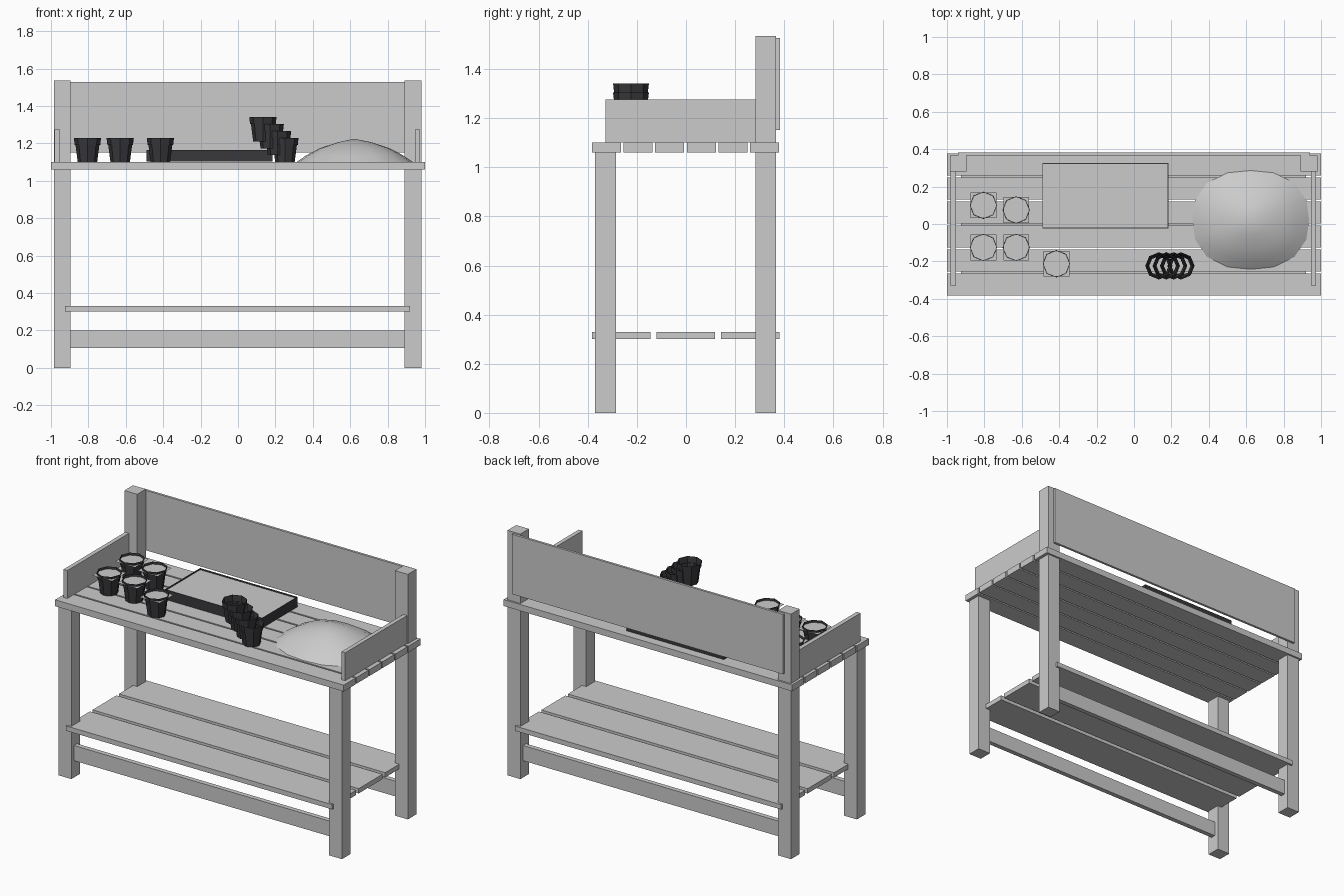
import bpy, bmesh, math

if "Cube" in bpy.data.objects:
    bpy.data.objects.remove(bpy.data.objects["Cube"])

dark = bpy.data.materials.new("dark_plastic")
dark.diffuse_color = (0.04, 0.04, 0.045, 1)
dark.use_nodes = True
dark.node_tree.nodes["Principled BSDF"].inputs["Base Color"].default_value = dark.diffuse_color


def finish(name, bm, mat=None, smooth=False):
    bmesh.ops.recalc_face_normals(bm, faces=bm.faces)
    me = bpy.data.meshes.new(name)
    bm.to_mesh(me)
    bm.free()
    ob = bpy.data.objects.new(name, me)
    bpy.context.collection.objects.link(ob)
    if mat:
        me.materials.append(mat)
    for p in me.polygons:
        p.use_smooth = smooth
    return ob


def box(name, x0, x1, y0, y1, z0, z1, mat=None, open_top=False):
    bm = bmesh.new()
    bmesh.ops.create_cube(bm, size=1)
    for v in bm.verts:
        v.co.x = x1 if v.co.x > 0 else x0
        v.co.y = y1 if v.co.y > 0 else y0
        v.co.z = z1 if v.co.z > 0 else z0
    if open_top:
        top = [f for f in bm.faces if all(v.co.z == f.verts[0].co.z for v in f.verts)
               and f.calc_center_median().z > (z0 + z1) / 2]
        bmesh.ops.delete(bm, geom=top, context='FACES_ONLY')
    return finish(name, bm, mat)


def flat(name, x0, x1, y0, y1, z):
    bm = bmesh.new()
    bm.faces.new([bm.verts.new(c) for c in
                  ((x0, y0, z), (x1, y0, z), (x1, y1, z), (x0, y1, z))])
    return finish(name, bm)


def lathe(bm, profile, n, place):
    """Skin rings of n points; place(radius, angle, height) gives each point."""
    rings = [[bm.verts.new(place(r, 2 * math.pi * i / n, h)) for i in range(n)]
             for r, h in profile]
    for a, b in zip(rings, rings[1:]):
        for i in range(n):
            j = (i + 1) % n
            bm.faces.new((a[i], a[j], b[j], b[i]))
    return rings


# Legs, side boards
for side, x0, x1 in (("left", -0.985, -0.896), ("right", 0.891, 0.98)):
    box(f"front_leg_{side}", x0, x1, -0.37, -0.285, 0, 1.06)
    box(f"back_leg_{side}", x0, x1, 0.282, 0.367, 0, 1.535)
box("side_board_left", -0.98, -0.953, -0.328, 0.282, 1.10, 1.275)
box("side_board_right", 0.947, 0.973, -0.328, 0.282, 1.10, 1.275)

# Low rails between the legs
for name, y in (("front_rail", -0.328), ("back_rail", 0.325)):
    box(name, -0.896, 0.891, y - 0.015, y + 0.015, 0.105, 0.20)

# Table top planks
for i in range(6):
    y = -0.382 + i * 0.1284
    box(f"top_plank_{i + 1}", -1, 1, y, y + 0.118, 1.06, 1.10)

# Lower shelf planks
for i in range(3):
    y = -0.382 + i * 0.2625
    box(f"shelf_plank_{i + 1}", -0.925, 0.92, y, y + 0.237, 0.30, 0.33)

# Back board
box("back_board", -0.94, 0.94, 0.367, 0.382, 1.152, 1.527)

# Seed tray with soil
box("tray", -0.49, 0.184, -0.023, 0.325, 1.102, 1.165, dark, open_top=True)
flat("tray_soil", -0.489, 0.183, -0.022, 0.324, 1.155)

# Octagonal pots, open at both ends
POT = [(0.052, 0), (0.064, 0.092), (0.0685, 0.092), (0.073, 0.13)]


def pot(name, x, y, z):
    bm = bmesh.new()
    lathe(bm, POT, 8, lambda r, a, h:
          (x + r * math.cos(a), y + r * math.sin(a), z + h))
    finish(name, bm, dark)


spots = [(-0.805, 0.10), (-0.63, 0.075), (-0.805, -0.125), (-0.63, -0.125), (-0.415, -0.213)]
for i, (x, y) in enumerate(spots, 1):
    pot(f"pot_{i}", x, y, 1.10)
    flat(f"pot_soil_{i}", x - 0.069, x + 0.069, y - 0.069, y + 0.069, 1.215)

# Leaning stack of empty pots
for i in range(4):
    pot(f"stacked_pot_{i + 1}", 0.251 - i * 0.0393, -0.224, 1.10 + i * 0.037)

# Soil heap: soft, slightly squared mound
bm = bmesh.new()


def heap_point(r, a, h):
    c, s = math.cos(a), math.sin(a)
    k = r / (abs(c) ** 2.4 + abs(s) ** 2.4) ** (1 / 2.4)
    return (0.624 + 0.312 * k * c, 0.022 + 0.264 * k * s, 1.10 + h)


rings = lathe(bm, [(1, 0), (0.82, 0.038), (0.6, 0.074), (0.3, 0.105)], 16, heap_point)
peak = bm.verts.new((0.62, 0.022, 1.225))
for i in range(16):
    bm.faces.new((rings[-1][i], rings[-1][(i + 1) % 16], peak))
finish("soil_heap", bm, smooth=True)
